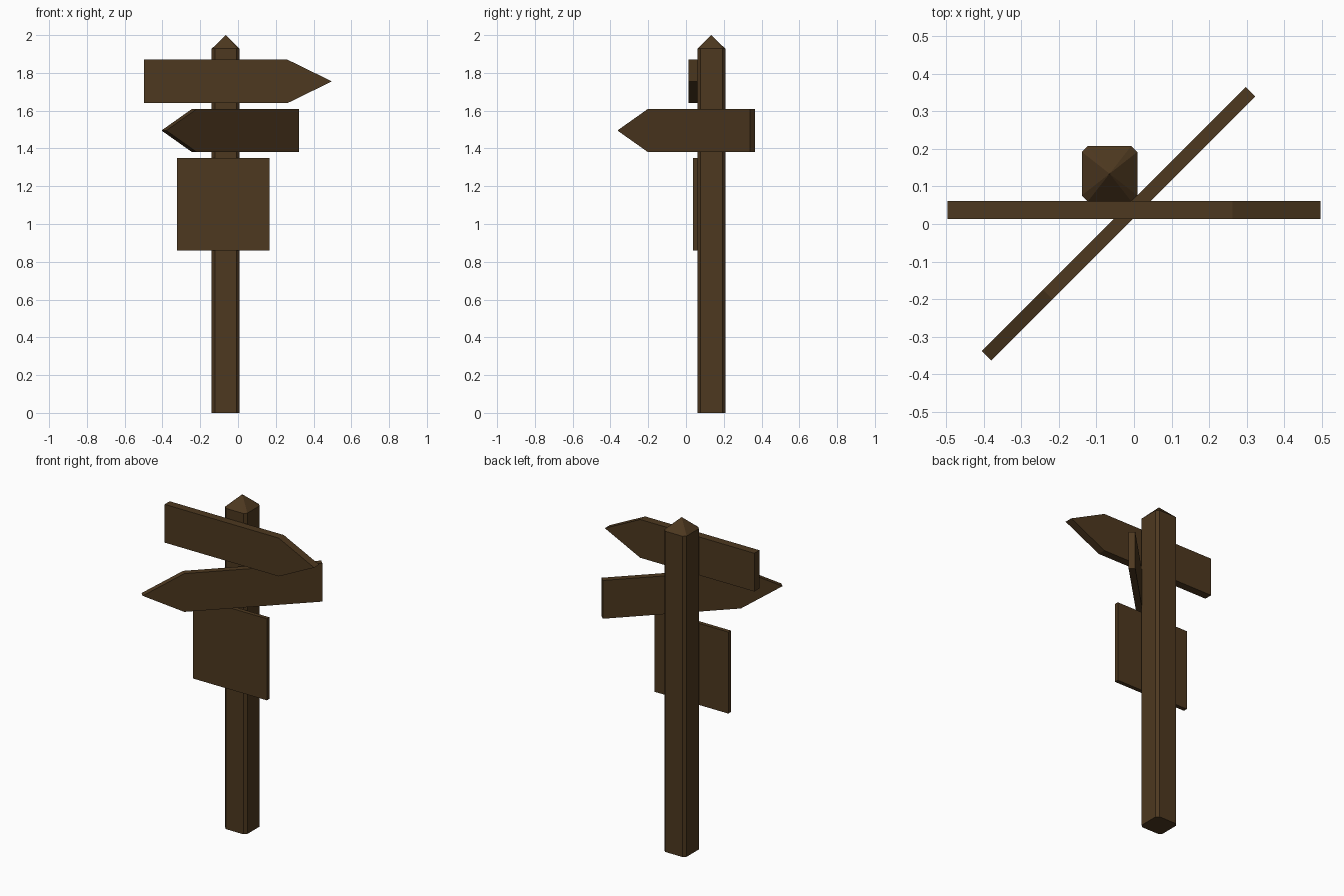
import bpy, bmesh, math
from mathutils import Matrix

if "Cube" in bpy.data.objects:
    bpy.data.objects.remove(bpy.data.objects["Cube"])

wood = bpy.data.materials.new("dark_wood")
wood.diffuse_color = (0.075, 0.04, 0.014, 1)
wood.use_nodes = True
wood.node_tree.nodes["Principled BSDF"].inputs["Base Color"].default_value = wood.diffuse_color


def make_object(name, bm):
    bmesh.ops.recalc_face_normals(bm, faces=bm.faces)
    mesh = bpy.data.meshes.new(name)
    bm.to_mesh(mesh)
    bm.free()
    mesh.materials.append(wood)
    ob = bpy.data.objects.new(name, mesh)
    bpy.context.collection.objects.link(ob)
    return ob


def extrude_profile(bm, points, direction):
    face = bm.faces.new([bm.verts.new(p) for p in points])
    ext = bmesh.ops.extrude_face_region(bm, geom=[face])["geom"]
    bmesh.ops.translate(bm, vec=direction,
                        verts=[v for v in ext if isinstance(v, bmesh.types.BMVert)])
    return [f for f in ext if isinstance(f, bmesh.types.BMFace)][0]


def plank(name, profile, thickness, location, angle=0):
    """Board drawn in the x-z plane, centred on its thickness."""
    bm = bmesh.new()
    extrude_profile(bm, [(x, -thickness / 2, z) for x, z in profile], (0, thickness, 0))
    ob = make_object(name, bm)
    ob.matrix_world = Matrix.Translation(location) @ Matrix.Rotation(angle, 4, "Z")
    return ob


def arrow(length, height, head):
    l, h = length / 2, height / 2
    return [(-l, -h), (l - head, -h), (l, 0), (l - head, h), (-l, h)]


# Post with chamfered corners and a pointed cap
r, c = 0.074, 0.016
a = r - c
outline = [(a, -r), (r, -a), (r, a), (a, r), (-a, r), (-r, a), (-r, -a), (-a, -r)]
bm = bmesh.new()
top = extrude_profile(bm, [(x, y, 0) for x, y in outline], (0, 0, 1.928))
tip = bmesh.ops.poke(bm, faces=[top])["verts"]
bmesh.ops.translate(bm, verts=tip, vec=(0, 0, 0.072))
make_object("post", bm).location = (-0.065, 0.134, 0)

# Arrow signs: one square to the post, one turned across it
plank("upper_arrow_sign", arrow(0.994, 0.23, 0.235), 0.048, (0, 0.037, 1.755))
plank("lower_arrow_sign", arrow(0.994, 0.23, 0.23), 0.036,
      (-0.041, 0.001, 1.495), math.radians(225))

# Square notice board
s = 0.245
plank("notice_board", [(-s, -s), (s, -s), (s, s), (-s, s)], 0.024, (-0.079, 0.049, 1.105))
